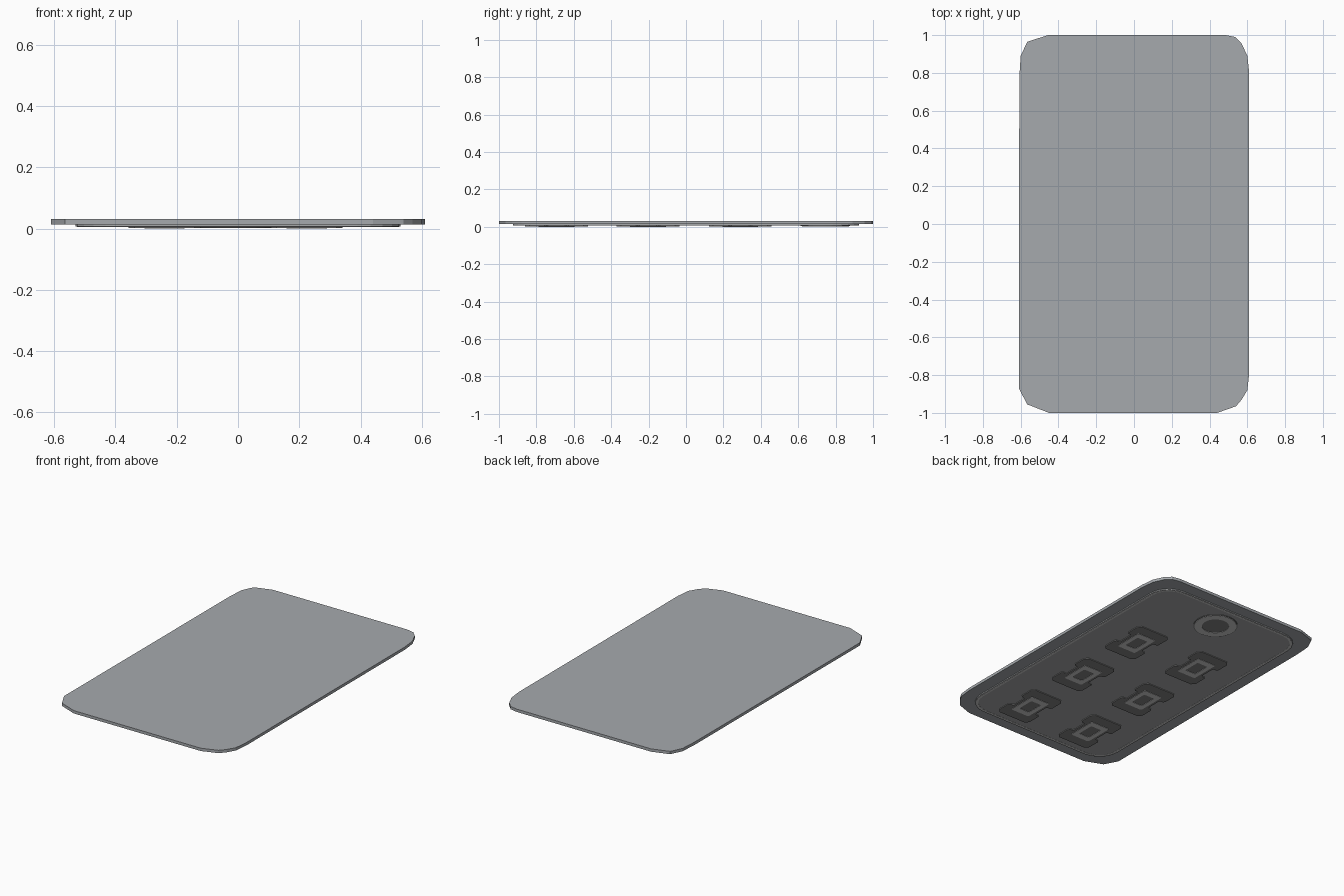
import bpy, bmesh, math

if "Cube" in bpy.data.objects:
    bpy.data.objects.remove(bpy.data.objects["Cube"])


def mat(name, r, g, b):
    m = bpy.data.materials.new(name)
    m.diffuse_color = (r, g, b, 1)
    m.use_nodes = True
    m.node_tree.nodes["Principled BSDF"].inputs["Base Color"].default_value = m.diffuse_color
    return m


GREY = mat("mid_grey", 0.38, 0.40, 0.42)
PLATE = mat("plate_grey", 0.39, 0.40, 0.41)
DARK = mat("dark_grey", 0.225, 0.225, 0.225)
LIGHT = mat("light_grey", 0.63, 0.63, 0.63)


def finish(name, bm, material):
    bmesh.ops.recalc_face_normals(bm, faces=bm.faces[:])
    me = bpy.data.meshes.new(name)
    bm.to_mesh(me)
    bm.free()
    me.materials.append(material)
    ob = bpy.data.objects.new(name, me)
    bpy.context.collection.objects.link(ob)
    return ob


def loft(name, rings, material, hollow=False):
    """Skin rings of (outline, z); cap both ends, or join last to first when hollow."""
    bm = bmesh.new()
    loops = [[bm.verts.new((x, y, z)) for x, y in pts] for pts, z in rings]
    pairs = list(zip(loops, loops[1:]))
    if hollow:
        pairs.append((loops[-1], loops[0]))
    else:
        bm.faces.new(loops[0])
        bm.faces.new(loops[-1])
    for a, b in pairs:
        for i in range(len(a)):
            j = (i + 1) % len(a)
            bm.faces.new((a[i], a[j], b[j], b[i]))
    return finish(name, bm, material)


def rounded(hx, hy, r, n=5):
    pts = []
    for k, (sx, sy) in enumerate(((1, 1), (-1, 1), (-1, -1), (1, -1))):
        for i in range(n + 1):
            a = math.pi / 2 * (k + i / n)
            pts.append((sx * (hx - r) + r * math.cos(a), sy * (hy - r) + r * math.sin(a)))
    return pts


def circle(r, n=24, cx=0, cy=0):
    return [(cx + r * math.cos(2 * math.pi * i / n),
             cy + r * math.sin(2 * math.pi * i / n)) for i in range(n)]


def shift(pts, cx, cy):
    return [(x + cx, y + cy) for x, y in pts]


# Main slab with uneven low-poly corners
outline = [(0.61, 0.80), (0.60, 0.89), (0.57, 0.955), (0.535, 0.99), (0.485, 1.0),
           (-0.455, 1.0), (-0.565, 0.965), (-0.60, 0.89), (-0.607, 0.78),
           (-0.61, -0.87), (-0.565, -0.955), (-0.45, -1.0),
           (0.44, -1.0), (0.54, -0.965), (0.57, -0.93), (0.60, -0.88), (0.61, -0.79)]
loft("slab", [(outline, 0.014), (outline, 0.032)], GREY)

# Raised plate underneath, with a narrow pale line inside its edge
loft("under_plate", [(rounded(0.53, 0.925, 0.14), 0.007),
                     (rounded(0.53, 0.925, 0.14), 0.015)], PLATE)
rim_out, rim_in = rounded(0.525, 0.92, 0.135), rounded(0.511, 0.906, 0.121)
loft("plate_rim", [(rim_out, 0.008), (rim_out, 0.006), (rim_in, 0.006), (rim_in, 0.008)],
     LIGHT, hollow=True)

# Six notched pads, each with a small frame
quarter = [(0.084, 0.0), (0.084, 0.046), (0.092, 0.054), (0.108, 0.054),
           (0.117, 0.064), (0.117, 0.145), (0.098, 0.168)]
right = [(x, -y) for x, y in quarter[:0:-1]] + quarter
pad = right + [(-x, y) for x, y in right[::-1]]
for cx in (-0.24, 0.224):
    for cy in (-0.692, -0.203, 0.29):
        p = shift(pad, cx, cy)
        loft("pad", [(p, 0.002), (p, 0.008)], DARK)
        outer = shift(rounded(0.066, 0.096, 0.006, 1), cx, cy)
        inner = shift(rounded(0.037, 0.056, 0.004, 1), cx, cy)
        loft("pad_frame", [(outer, 0.003), (outer, 0.0), (inner, 0.0), (inner, 0.003)],
             LIGHT, hollow=True)

# Round button with a pale ring
bx, by = -0.006, 0.745
disc = circle(0.132, cx=bx, cy=by)
loft("button", [(disc, 0.004), (disc, 0.008)], DARK)
o, i = circle(0.126, cx=bx, cy=by), circle(0.08, cx=bx, cy=by)
loft("button_ring", [(o, 0.005), (o, 0.002), (i, 0.002), (i, 0.005)], LIGHT, hollow=True)
